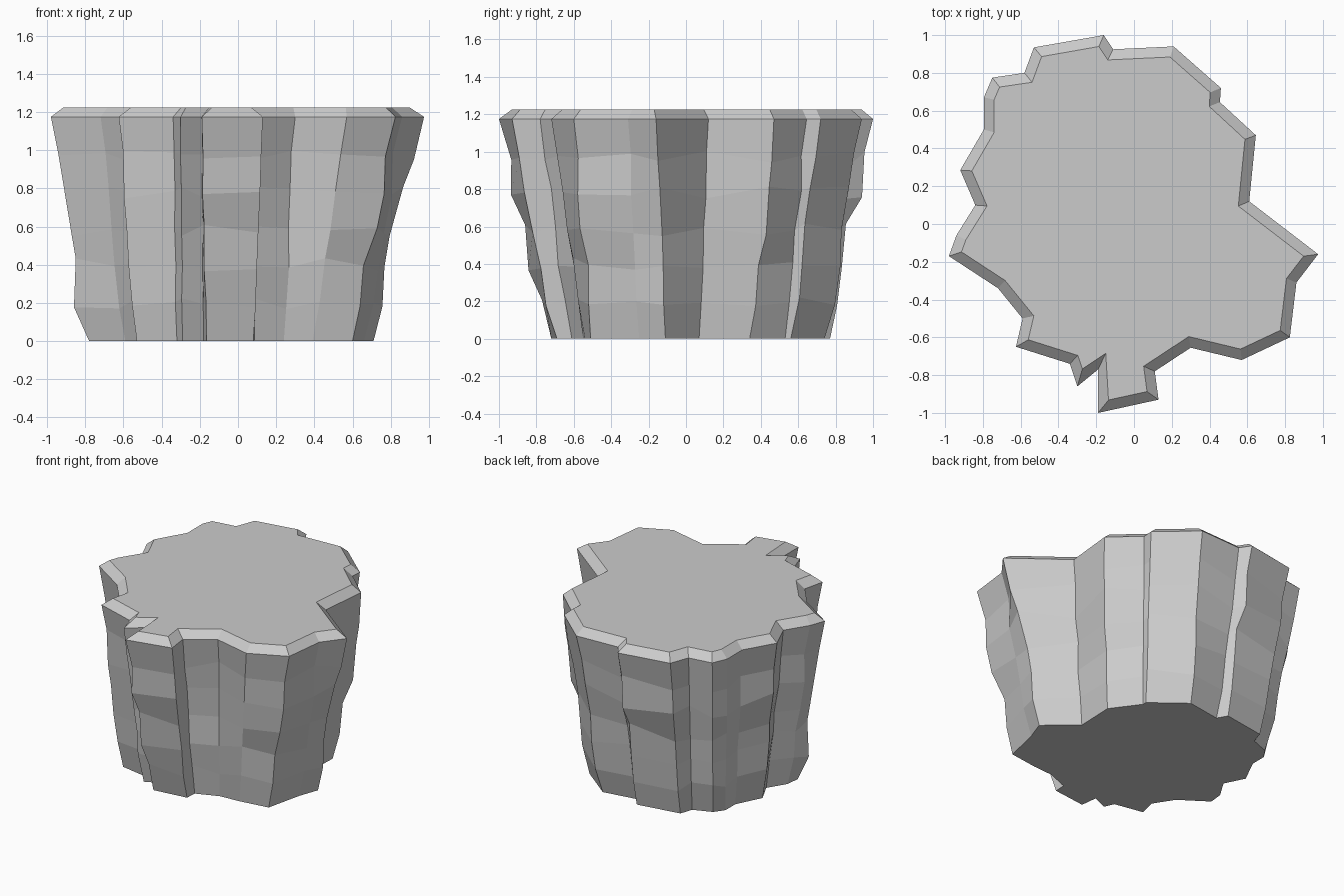
import bpy
import bmesh
import random
from mathutils import Vector

default_cube = bpy.data.objects.get("Cube")
if default_cube:
    bpy.data.objects.remove(default_cube, do_unlink=True)

random.seed(4)

# One flat stone colour
stone = bpy.data.materials.new("stone grey")
stone.use_nodes = True
grey = (0.6, 0.6, 0.6, 1)
stone.diffuse_color = grey
stone.node_tree.nodes["Principled BSDF"].inputs["Base Color"].default_value = grey

# Jagged outline, counter-clockwise: x, y at the rim, then x, y at the base
OUTLINE = [
    (.975, -.16, .71, -.11), (.61, .12, .5, .07), (.645, .47, .51, .34),
    (.455, .645, .37, .53), (.46, .72, .37, .56), (.21, .94, .14, .74),
    (-.11, .925, -.11, .7), (-.16, 1, -.15, .77), (-.53, .935, -.46, .72),
    (-.58, .8, -.49, .63), (-.75, .775, -.62, .58), (-.795, .67, -.67, .51),
    (-.795, .5, -.67, .4), (-.92, .285, -.76, .22), (-.84, .1, -.69, .08),
    (-.94, -.06, -.77, -.05), (-.98, -.17, -.78, -.15),
    (-.72, -.34, -.59, -.28), (-.59, -.5, -.5, -.42),
    (-.625, -.65, -.53, -.54), (-.34, -.74, -.32, -.58),
    (-.3, -.86, -.29, -.65), (-.19, -.77, -.18, -.6), (-.19, -1, -.165, -.72),
    (.13, -.93, .08, -.69), (.11, -.78, .085, -.61), (.3, -.655, .24, -.55),
    (.57, -.72, .39, -.54), (.825, -.6, .6, -.51), (.86, -.31, .66, -.25),
]
# Chips on the main ridges, in hundredths, from the lowest ring up
CHIPS = {
    "right_tip": (0, (-2, -5, -5, -3, 0)),
    "right_shoulder": (2, (0, -1, 5, 3, 3)),
    "back_peak": (7, (-2, -3, -3, 1, 0)),
    "left_tip": (16, (3, -1, -1, -1, 0)),
    "front_lobe": (23, (-2, 1, 0, 2, -1)),
    "front_hollow": (26, (-1, 1, -2, -3, -3)),
    "front_corner": (28, (-2, -4, 2, 1, -1)),
}
# Height of each chipped ring, and the share of the taper reached there
CHIPPED_RINGS = [(.2, .75), (.4, .6), (.58, .5), (.78, .3), (.97, .2)]
RIM_Z, TOP_Z, BEVEL = 1.175, 1.225, .055


def inset(points, distance):
    """Move a closed outline inwards by a constant distance, with mitred corners."""
    result = []
    for i, point in enumerate(points):
        before = (point - points[i - 1]).normalized()
        after = (points[(i + 1) % len(points)] - point).normalized()
        normal_a = Vector((-before.y, before.x))
        normal_b = Vector((-after.y, after.x))
        mitre = (normal_a + normal_b) / max(.5, 1 + normal_a.dot(normal_b))
        result.append(point + mitre * distance)
    return result


def bridge(bm, lower, upper):
    """Join two rings with a band of quads."""
    for i in range(len(lower)):
        j = (i + 1) % len(lower)
        bm.faces.new((lower[i], lower[j], upper[j], upper[i]))


bm = bmesh.new()
rim = [Vector(row[:2]) for row in OUTLINE]
base = [Vector(row[2:]) for row in OUTLINE]
ridge_chips = dict(CHIPS.values())

# Base ring, then the craggy walls
rings = [[bm.verts.new((p.x, p.y, 0)) for p in base]]
for level, (height, taper) in enumerate(CHIPPED_RINGS):
    ring = []
    for i, (top, bottom) in enumerate(zip(rim, base)):
        if i in ridge_chips:
            chip = ridge_chips[i][level] / 100
        else:
            chip = random.uniform(-.012, .012)
        point = top.lerp(bottom, taper) + top * chip
        z = height + random.uniform(-.035, .035)
        ring.append(bm.verts.new((point.x, point.y, z)))
    rings.append(ring)

# Rim and bevelled top edge
for outline, z in ((rim, RIM_Z), (inset(rim, BEVEL), TOP_Z)):
    rings.append([bm.verts.new((p.x, p.y, z)) for p in outline])

for lower, upper in zip(rings, rings[1:]):
    bridge(bm, lower, upper)

# Flat top and underside
bm.faces.new(rings[-1])
bm.faces.new(reversed(rings[0]))

mesh = bpy.data.meshes.new("rock_pillar")
bm.to_mesh(mesh)
bm.free()
mesh.materials.append(stone)
rock = bpy.data.objects.new("rock_pillar", mesh)
bpy.context.collection.objects.link(rock)
